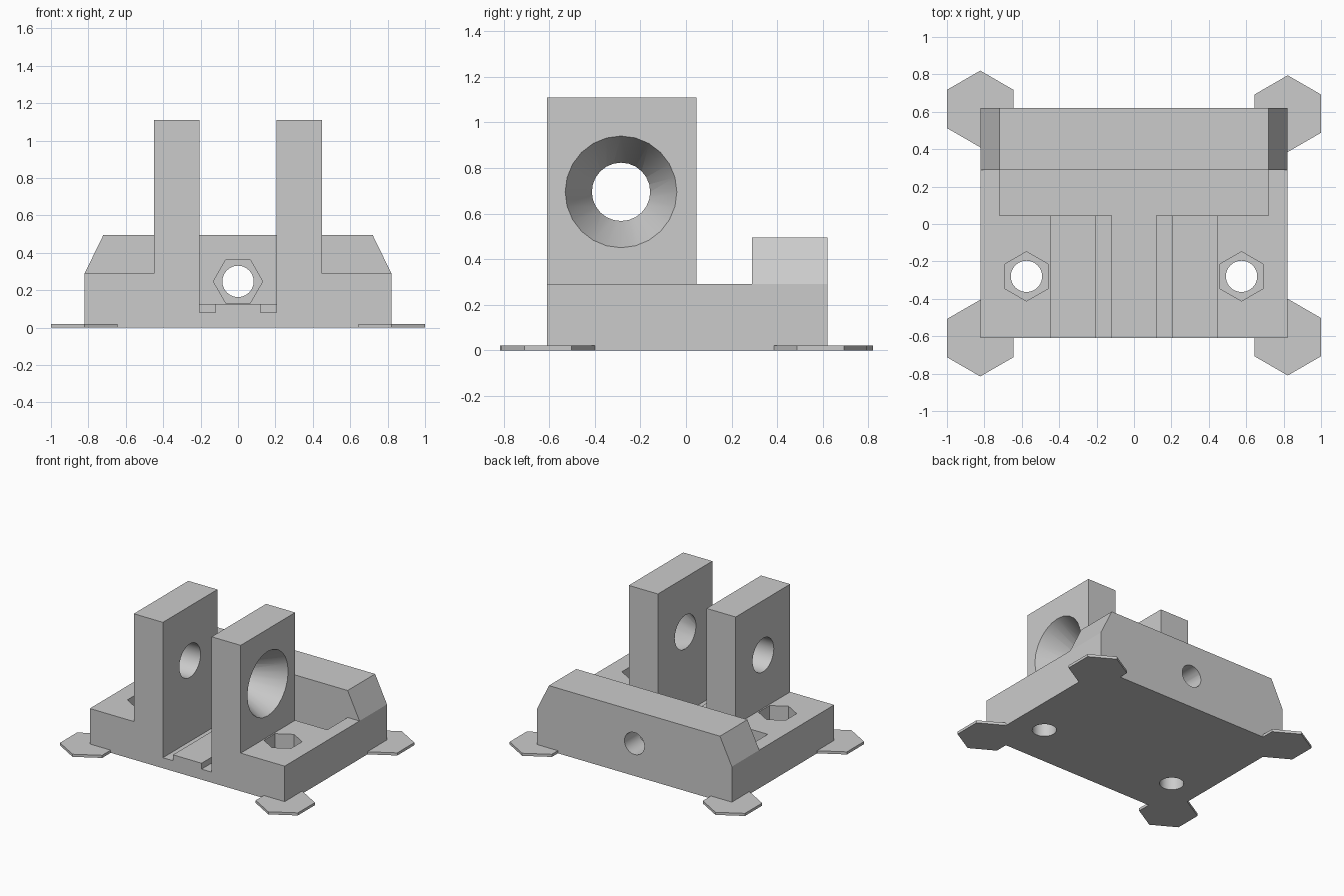
import bpy, math
from mathutils import Matrix

cube = bpy.data.objects.get("Cube")
if cube:
    bpy.data.objects.remove(cube, do_unlink=True)

grey = bpy.data.materials.new("plain grey")
grey.use_nodes = True
grey.diffuse_color = (0.6, 0.6, 0.6, 1)
grey.node_tree.nodes["Principled BSDF"].inputs["Base Color"].default_value = (0.6, 0.6, 0.6, 1)


def box(name, x, y, z):
    """Box from (min, max) ranges along each axis."""
    bpy.ops.mesh.primitive_cube_add(size=1)
    ob = bpy.context.object
    ob.name = name
    spans = (x, y, z)
    centre = Matrix.Translation([(a + b) / 2 for a, b in spans])
    ob.data.transform(centre @ Matrix.Diagonal([b - a for a, b in spans] + [1]))
    ob.data.materials.append(grey)
    return ob


def prism(name, start, axis, length, r1, r2=None, sides=24, turn=0):
    """Prism or cone running from start along +x, +y or +z."""
    bpy.ops.mesh.primitive_cone_add(vertices=sides, radius1=r1, depth=length,
                                    radius2=r1 if r2 is None else r2)
    ob = bpy.context.object
    ob.name = name
    spin = {"x": Matrix.Rotation(math.pi / 2, 4, "Y"),
            "y": Matrix.Rotation(-math.pi / 2, 4, "X"),
            "z": Matrix.Identity(4)}[axis]
    ob.data.transform(Matrix.Translation(start) @ spin
                      @ Matrix.Translation((0, 0, length / 2))
                      @ Matrix.Rotation(turn, 4, "Z"))
    ob.data.materials.append(grey)
    return ob


def combine(target, tool, operation):
    mod = target.modifiers.new(tool.name, "BOOLEAN")
    mod.operation, mod.object, mod.solver = operation, tool, "EXACT"
    bpy.context.view_layer.objects.active = target
    bpy.ops.object.modifier_apply(modifier=mod.name)
    bpy.data.objects.remove(tool, do_unlink=True)


FRONT, BACK, WALL, STEP = -0.61, 0.62, 0.29, 0.045
DECK, FLOOR = 0.29, 0.125

# Base block and back wall with sloped ends
body = box("bracket_body", (-0.82, 0.82), (FRONT, BACK), (0, DECK))
wall = box("back_wall", (-0.82, 0.82), (WALL, BACK), (DECK - 0.0, 0.495))
for v in wall.data.vertices:
    if v.co.z > 0.4:
        v.co.x = math.copysign(0.72, v.co.x)
combine(body, wall, "UNION")

# Two upright cheeks
for side, x in (("right", (-0.45, -0.205)), ("left", (0.205, 0.45))):
    combine(body, box(side + "_cheek", x, (FRONT, STEP), (0, 1.11)), "UNION")

# Trench in front of the wall, slot between the cheeks and its two grooves
cutters = [
    box("trench", (-0.72, 0.72), (STEP, WALL), (FLOOR, 0.6)),
    box("slot", (-0.205, 0.205), (FRONT - 0.1, STEP + 0.05), (FLOOR, 0.6)),
    box("right_groove", (-0.205, -0.12), (FRONT - 0.1, STEP), (0.08, 0.2)),
    box("left_groove", (0.12, 0.205), (FRONT - 0.1, STEP), (0.08, 0.2)),
    # Axle hole and countersink on the left cheek
    prism("axle_hole", (-0.6, -0.285, 0.695), "x", 0.9, 0.128),
    prism("countersink", (0.205, -0.285, 0.695), "x", 0.245, 0.128, 0.245),
    # Nut pocket and bolt hole through the wall
    prism("wall_nut", (0, WALL - 0.1, 0.247), "y", 0.25, 0.132, sides=6, turn=math.pi / 2),
    prism("wall_bolt", (0, WALL - 0.1, 0.247), "y", 0.6, 0.084),
]
# Nut pockets and bolt holes through the base
for x in (-0.575, 0.575):
    cutters += [prism("base_nut", (x, -0.28, 0.14), "z", 0.3, 0.132, sides=6),
                prism("base_bolt", (x, -0.28, -0.1), "z", 0.6, 0.084)]
for cutter in cutters:
    combine(body, cutter, "DIFFERENCE")

bpy.ops.object.select_all(action="DESELECT")
body.select_set(True)
bpy.context.view_layer.objects.active = body
bpy.ops.object.shade_smooth_by_angle(angle=math.radians(20))

# Thin six-sided corner pads
for name, x, y in (("front_right_pad", -0.822, -0.61), ("front_left_pad", 0.822, -0.605),
                   ("back_right_pad", -0.822, 0.615), ("back_left_pad", 0.822, 0.59)):
    prism(name, (x, y, 0), "z", 0.02, 0.205, sides=6)
